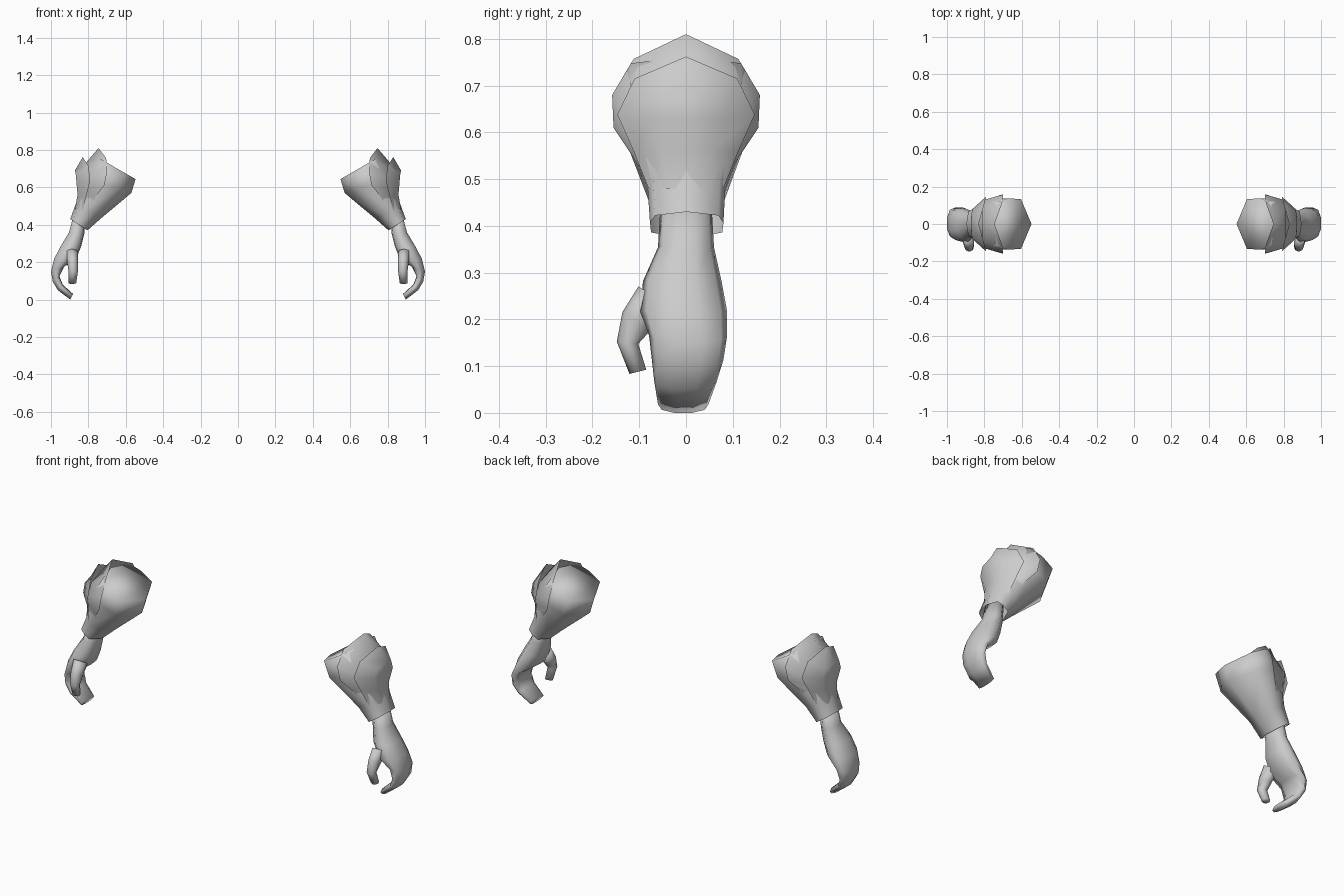
import bpy
import bmesh
import math
from mathutils import Vector

if "Cube" in bpy.data.objects:
    bpy.data.objects.remove(bpy.data.objects["Cube"])

grey = bpy.data.materials.new("light_grey")
grey.diffuse_color = (0.6, 0.6, 0.6, 1)
grey.use_nodes = True
grey.node_tree.nodes["Principled BSDF"].inputs["Base Color"].default_value = grey.diffuse_color


def finish(name, bm, flip_to_x=False):
    """Turn a bmesh into a smooth object mirrored to both arms."""
    bmesh.ops.recalc_face_normals(bm, faces=bm.faces)
    if flip_to_x and sum(f.normal.x * f.calc_area() for f in bm.faces) < 0:
        bmesh.ops.reverse_faces(bm, faces=bm.faces)
    me = bpy.data.meshes.new(name)
    bm.to_mesh(me)
    bm.free()
    me.materials.append(grey)
    for p in me.polygons:
        p.use_smooth = True
    ob = bpy.data.objects.new(name, me)
    bpy.context.collection.objects.link(ob)
    mod = ob.modifiers.new("mirror", 'MIRROR')
    mod.use_axis = (True, False, False)
    mod.use_mirror_merge = False
    return ob


def loft(name, rings, cap_start=True, cap_end=True):
    """Skin a list of closed point rings."""
    bm = bmesh.new()
    vs = [[bm.verts.new(p) for p in r] for r in rings]
    n = len(vs[0])
    for a, b in zip(vs, vs[1:]):
        for i in range(n):
            j = (i + 1) % n
            bm.faces.new((a[i], a[j], b[j], b[i]))
    if cap_start:
        bm.faces.new(vs[0])
    if cap_end:
        bm.faces.new(vs[-1])
    return finish(name, bm)


def section(inner, outer, y0, y1, half):
    """Ring from an inner to an outer (x, z) point, spanning y0 to y1."""
    mid, hw = (y0 + y1) / 2, (y1 - y0) / 2
    side = half + [(f, -w) for f, w in reversed(half[1:-1])]
    return [(inner[0] + (outer[0] - inner[0]) * f, mid + hw * w,
             inner[1] + (outer[1] - inner[1]) * f) for f, w in side]


def plate(name, rim, crown):
    """Curved guard: half rim and half crown, both starting on the y = 0 spine."""
    bm = bmesh.new()

    def row(pts):
        left = [(x, -y, z) for x, y, z in reversed(pts[1:])]
        return [bm.verts.new(p) for p in left + pts]

    a, b = row(rim), row(crown)
    for i in range(len(a) - 1):
        bm.faces.new((a[i], a[i + 1], b[i + 1], b[i]))
    # fill across the spine
    n = len(b)
    for i in range(n // 2 - 1):
        bm.faces.new((b[i], b[i + 1], b[n - 2 - i], b[n - 1 - i]))
    c = n // 2
    bm.faces.new((b[c - 1], b[c], b[c + 1]))
    return finish(name, bm, True)


# Flared sleeve with a closed elbow end
sleeve_half = [(0, 0), (.27, .97), (.6, 1), (.87, .86), (1, 0)]
loft("sleeve", [
    section((.805, .37), (.897, .43), -.077, .08, sleeve_half),
    section((.735, .432), (.868, .51), -.082, .084, sleeve_half),
    section((.57, .57), (.82, .66), -.138, .138, sleeve_half),
    section((.548, .644), (.755, .763), -.137, .137, sleeve_half),
], cap_start=False)

# Two overlapping guards on the outer side of the sleeve
plate("inner_guard",
      [(.746, 0, .81), (.705, .112, .757), (.70, .158, .68),
       (.715, .155, .61), (.765, .112, .545), (.80, .08, .49)],
      [(.81, 0, .735), (.81, .09, .70), (.805, .128, .64),
       (.81, .112, .59), (.83, .082, .54), (.85, .06, .49)])
plate("outer_guard",
      [(.83, 0, .762), (.80, .11, .715), (.79, .147, .638),
       (.81, .11, .555), (.83, .08, .48)],
      [(.872, 0, .69), (.868, .06, .675), (.864, .08, .63),
       (.858, .055, .56), (.872, .04, .48)])

# Mitten-like hand, curling inward at the fingertips
hand_half = [(0, 0), (.05, .6), (.4, 1), (.78, .85), (1, .35), (1, 0)]
loft("hand", [
    section((.815, .43), (.88, .45), -.055, .055, hand_half),
    section((.822, .35), (.903, .36), -.06, .06, hand_half),
    section((.84, .28), (.948, .285), -.092, .076, hand_half),
    section((.868, .215), (.982, .22), -.098, .088, hand_half),
    section((.93, .175), (1.0, .15), -.079, .088, hand_half),
    section((.955, .125), (.99, .095), -.073, .08, hand_half),
    section((.937, .08), (.963, .05), -.068, .066, hand_half),
    section((.882, .03), (.897, .0), -.06, .048, hand_half),
])


# Thumb as a tapering tube
def tube_ring(c, rx, ry, tilt, n=8):
    """Ring lying across a downward path; tilt lifts its +y side."""
    pts = []
    for k in range(n):
        t = 2 * math.pi * k / n
        y = ry * math.sin(t)
        pts.append(Vector(c) + Vector((rx * math.cos(t), y, y * tilt)))
    return pts


loft("thumb", [
    tube_ring((.888, -.068, .25), .034, .034, -.6),
    tube_ring((.884, -.105, .197), .029, .031, -.6),
    tube_ring((.881, -.125, .15), .025, .023, -.1),
    tube_ring((.886, -.103, .088), .021, .018, .25),
])
